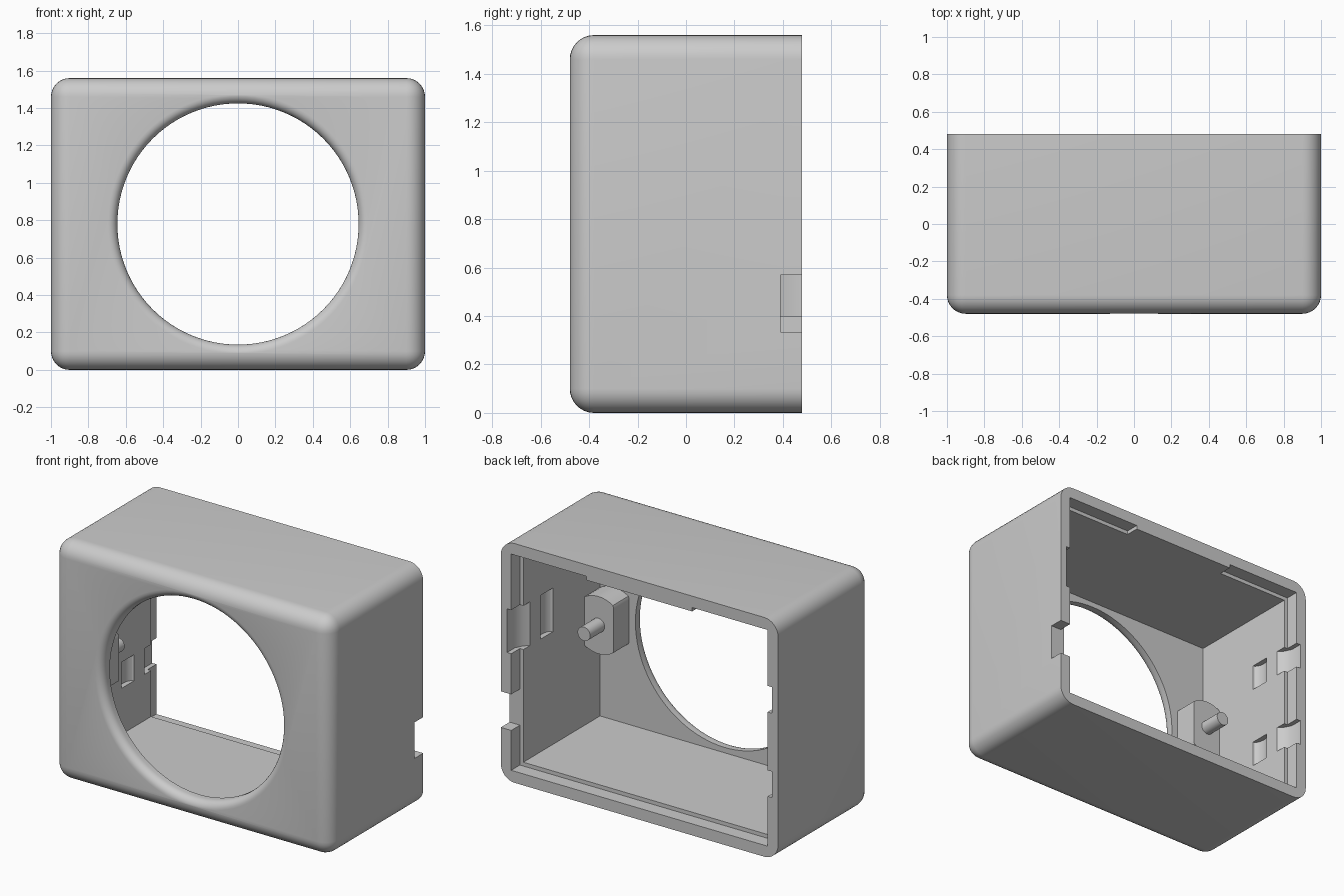
import bpy, bmesh, math

cube = bpy.data.objects.get("Cube")
if cube:
    bpy.data.objects.remove(cube, do_unlink=True)

grey = bpy.data.materials.new("plain_grey")
grey.use_nodes = True
grey.diffuse_color = (0.6, 0.6, 0.6, 1)
grey.node_tree.nodes["Principled BSDF"].inputs["Base Color"].default_value = (0.6, 0.6, 0.6, 1)

W, D, H, R = 1.0, 0.48, 1.56, 0.1      # half width, half depth, height, fillet
MID = H / 2


def finish(name, bm):
    bmesh.ops.recalc_face_normals(bm, faces=bm.faces)
    mesh = bpy.data.meshes.new(name)
    bm.to_mesh(mesh)
    bm.free()
    mesh.materials.append(grey)
    ob = bpy.data.objects.new(name, mesh)
    bpy.context.collection.objects.link(ob)
    return ob


def box_bm(x0, x1, y0, y1, z0, z1):
    bm = bmesh.new()
    bmesh.ops.create_cube(bm, size=1)
    for v in bm.verts:
        v.co = (x1 if v.co.x > 0 else x0, y1 if v.co.y > 0 else y0, z1 if v.co.z > 0 else z0)
    return bm


def extrude(name, pts, vec):
    """Close a planar outline and extrude it along vec."""
    bm = bmesh.new()
    face = bm.faces.new([bm.verts.new(p) for p in pts])
    out = bmesh.ops.extrude_face_region(bm, geom=[face])
    moved = [g for g in out["geom"] if isinstance(g, bmesh.types.BMVert)]
    bmesh.ops.translate(bm, verts=moved, vec=vec)
    return finish(name, bm)


def select(ob):
    bpy.ops.object.select_all(action='DESELECT')
    ob.select_set(True)
    bpy.context.view_layer.objects.active = ob


def cut(ob, cutter):
    cutter.hide_render = True
    mod = ob.modifiers.new("cut", 'BOOLEAN')
    mod.operation, mod.solver, mod.object = 'DIFFERENCE', 'EXACT', cutter
    select(ob)
    bpy.ops.object.modifier_apply(modifier=mod.name)
    bpy.data.objects.remove(cutter, do_unlink=True)


def smooth(ob):
    select(ob)
    bpy.ops.object.shade_smooth_by_angle(angle=math.radians(30))


# Outer shell, rounded everywhere except around the open back
bm = box_bm(-W, W, -D, D, 0, H)
edges = [e for e in bm.edges if not all(v.co.y > 0 for v in e.verts)]
bmesh.ops.bevel(bm, geom=edges, offset=R, segments=8, profile=0.5, affect='EDGES')
housing = finish("housing", bm)

# Main cavity, then the stepped recess for a lid, left out at the top middle
for bounds in [(-0.9, 0.9, -0.4, 0.6, 0.1, 1.46),
               (-0.925, 0.925, 0.39, 0.6, 0.075, 1.4),
               (0.38, 0.925, 0.39, 0.6, 1.3, 1.485),
               (-0.925, -0.38, 0.39, 0.6, 1.3, 1.485),
               (0.8, 1.1, 0.39, 0.6, 0.335, 0.57)]:      # cable notch last
    cut(housing, finish("cutter", box_bm(*bounds)))

# Round front opening with a softened outer edge
hole_r, f, steps = 0.645, 0.05, 6
profile = [(hole_r, -0.3)]
for i in range(steps + 1):
    a = math.pi / 2 * i / steps
    profile.append((hole_r + f - f * math.cos(a), -D + f - f * math.sin(a)))
profile.append((hole_r + f, -0.6))
bm = bmesh.new()
n = 96
rings = [[bm.verts.new((r * math.cos(math.tau * k / n), y, MID + r * math.sin(math.tau * k / n)))
          for k in range(n)] for r, y in profile]
for a, b in zip(rings, rings[1:]):
    for k in range(n):
        bm.faces.new((a[k], a[(k + 1) % n], b[(k + 1) % n], b[k]))
bm.faces.new(rings[0])
bm.faces.new(rings[-1])
cut(housing, finish("cutter", bm))

# Clip lead-ins at the rim and curved catch pockets behind them
lead_in = [(0.87, 0.32), (0.9, 0.32), (0.93, 0.35), (0.955, 0.4), (0.955, 0.6), (0.87, 0.6)]
pocket = [(0.87, 0.085), (0.87, 0.215)]
pocket += [(0.9 + 0.035 * math.sin(math.pi * i / 8), 0.15 + 0.065 * math.cos(math.pi * i / 8))
           for i in range(9)]
for side, z0, z1 in [(1, 0.835, 1.12), (-1, 0.95, 1.12), (-1, 0.4, 0.57)]:
    for outline in (lead_in, pocket):
        pts = [(side * x, y, z0) for x, y in outline]
        cut(housing, extrude("cutter", pts, (0, 0, z1 - z0)))
smooth(housing)

# Mounting bosses with flats on both sides, each carrying a peg
for side, label in [(1, "left"), (-1, "right")]:
    def circle(r, y, lo, hi):
        ring = [math.tau * (k + 0.5) / 48 for k in range(48)]
        return [(side * min(hi, max(lo, 0.8 + r * math.cos(a))), y, MID + r * math.sin(a))
                for a in ring]
    smooth(extrude(label + "_boss", circle(0.187, -0.41, 0.69, 0.91), (0, 0.17, 0)))
    smooth(extrude(label + "_peg", circle(0.045, -0.25, 0, 1), (0, 0.16, 0)))
